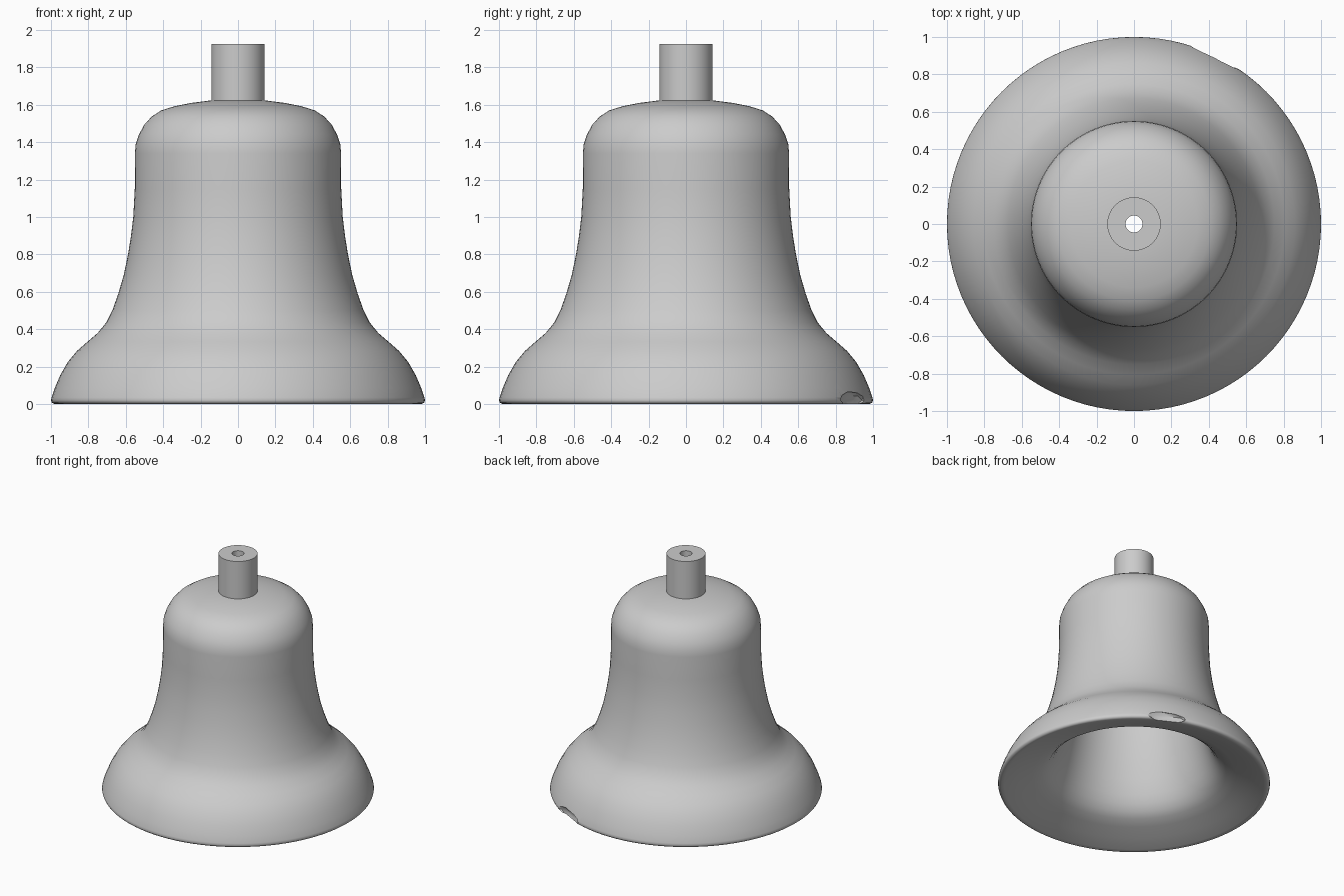
import bpy, bmesh, math, random
from mathutils import Vector

old = bpy.data.objects.get("Cube")
if old:
    bpy.data.objects.remove(old, do_unlink=True)

metal = bpy.data.materials.new("plain grey")
metal.use_nodes = True
grey = (0.6, 0.6, 0.6, 1)
metal.diffuse_color = grey
metal.node_tree.nodes["Principled BSDF"].inputs["Base Color"].default_value = grey


def add_object(name, bm):
    bmesh.ops.recalc_face_normals(bm, faces=bm.faces)
    mesh = bpy.data.meshes.new(name)
    bm.to_mesh(mesh)
    bm.free()
    mesh.materials.append(metal)
    obj = bpy.data.objects.new(name, mesh)
    bpy.context.collection.objects.link(obj)
    return obj


def lathe(name, profile, sides):
    """Turn a closed (radius, height) outline about the z axis."""
    bm = bmesh.new()
    rings = []
    for i in range(sides):
        a = 2 * math.pi * i / sides
        rings.append([bm.verts.new((r * math.cos(a), r * math.sin(a), z))
                      for r, z in profile])
    n = len(profile)
    for i in range(sides):
        a, b = rings[i], rings[(i + 1) % sides]
        for j in range(n):
            k = (j + 1) % n
            bm.faces.new((a[j], b[j], b[k], a[k]))
    return add_object(name, bm)


def smooth(obj):
    bpy.ops.object.select_all(action='DESELECT')
    obj.select_set(True)
    bpy.context.view_layer.objects.active = obj
    bpy.ops.object.shade_smooth_by_angle(angle=math.radians(40))


HOLE = 0.045

# Bell shell: outside from crown to lip, then the hollow from lip to hole
outside = [(HOLE, 1.625), (0.155, 1.622), (0.25, 1.61), (0.34, 1.592),
           (0.41, 1.57), (0.46, 1.538), (0.5, 1.495), (0.53, 1.44),
           (0.547, 1.39), (0.551, 1.34), (0.552, 1.15), (0.56, 1.0),
           (0.572, 0.9), (0.588, 0.8), (0.611, 0.69), (0.64, 0.59),
           (0.672, 0.5), (0.705, 0.435), (0.75, 0.38), (0.805, 0.333),
           (0.86, 0.285), (0.91, 0.225), (0.95, 0.155), (0.98, 0.085),
           (0.997, 0.035), (1.0, 0.02), (0.996, 0.009), (0.987, 0.002),
           (0.975, 0.0)]
inside = [(0.955, 0.004), (0.85, 0.041), (0.75, 0.077), (0.68, 0.107),
          (0.635, 0.142), (0.6, 0.19), (0.57, 0.25), (0.535, 0.36),
          (0.495, 0.53), (0.46, 0.73), (0.438, 0.95), (0.43, 1.2),
          (0.425, 1.33), (0.39, 1.42), (0.31, 1.48), (0.2, 1.51), (HOLE, 1.52)]
bell = lathe("bell_body", outside + inside, 96)

# Small ragged chip in the back of the lip
random.seed(4)
bm = bmesh.new()
bmesh.ops.create_icosphere(bm, subdivisions=2, radius=1)
angle = math.radians(65)
out = Vector((math.cos(angle), math.sin(angle), 0))
along = Vector((-out.y, out.x, 0))
for v in bm.verts:
    p = v.co * random.uniform(0.7, 1.15)
    v.co = (out * (1.0 + 0.04 * p.x) + along * (0.17 * p.y)
            + Vector((0, 0, 0.02 + 0.05 * p.z)))
chip = add_object("chip_cutter", bm)
cut = bell.modifiers.new("lip chip", 'BOOLEAN')
cut.operation = 'DIFFERENCE'
cut.solver = 'EXACT'
cut.object = chip
bpy.context.view_layer.objects.active = bell
bell.select_set(True)
bpy.ops.object.modifier_apply(modifier=cut.name)
bpy.data.objects.remove(chip, do_unlink=True)
smooth(bell)

# Hollow stem on the crown
stem = lathe("stem", [(HOLE, 1.61), (0.143, 1.61), (0.143, 1.926), (HOLE, 1.926)], 64)
smooth(stem)
